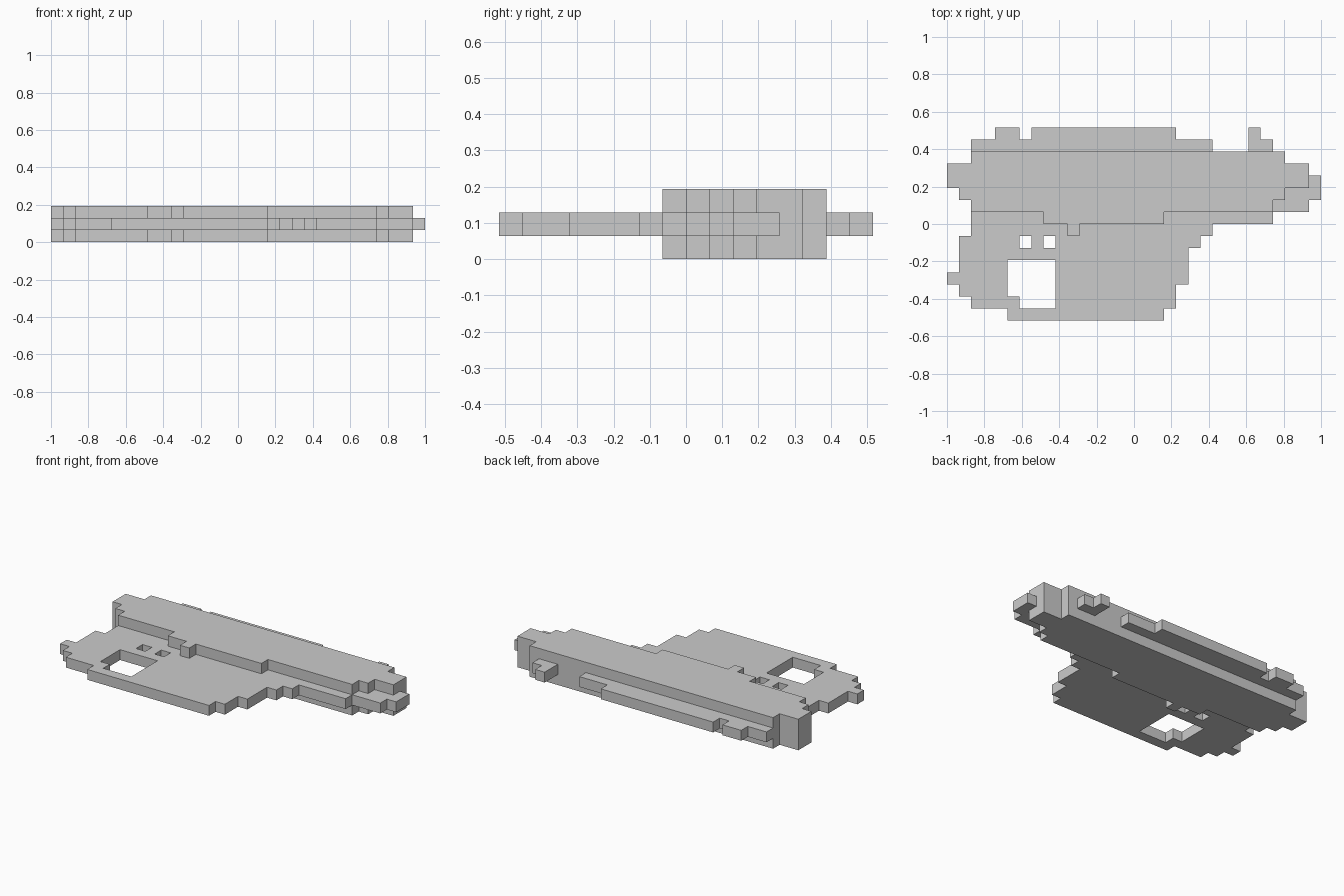
import bpy, bmesh
from mathutils import Vector

if "Cube" in bpy.data.objects:
    bpy.data.objects.remove(bpy.data.objects["Cube"])

U = 2 / 31                                   # size of one block
ORIGIN = Vector((-1.0, -8 * U, 0.0))


def blocks(first_row, spans, layers):
    """Cells filled by (start, end) x-spans, one list of spans per row going back."""
    return {(x, first_row + r, z)
            for r, row in enumerate(spans)
            for a, b in row for x in range(a, b) for z in layers}


# Thick three-layer body with its stepped ends and small front lug
body = blocks(7, [[(10, 11)], [(8, 18)], [(2, 27)], [(1, 28)],
                  [(0, 30)], [(0, 30)], [(2, 28)]], range(3))

# Thin front panel with a large window and two small holes
panel = blocks(0, [[(5, 18)], [(2, 6), (9, 19)], [(1, 5), (9, 19)],
                   [(0, 5), (9, 20)], [(1, 5), (9, 20)], [(1, 20)],
                   [(1, 6), (7, 8), (9, 21)], [(2, 22)], [(2, 27)]], [1]) - body

# Thin tip at the right end
tip = blocks(9, [[(27, 30)], [(28, 31)], [(28, 31)]], [1]) - body

# Thin rail and tab along the back
rail = blocks(14, [[(2, 22)], [(4, 6), (7, 19)]], [1])
tab = blocks(14, [[(25, 27)], [(25, 26)]], [1])

parts = {"body": body, "front_panel": panel, "right_tip": tip,
         "back_rail": rail, "back_tab": tab}
solid = set().union(*parts.values())


def build(name, cells):
    """Skin the exposed sides of the blocks and merge flat areas."""
    bm = bmesh.new()
    for c in cells:
        for axis in range(3):
            for side in (0, 1):
                n = list(c)
                n[axis] += 2 * side - 1
                if tuple(n) in solid:
                    continue
                u, v = (axis + 1) % 3, (axis + 2) % 3
                quad = []
                for du, dv in ((0, 0), (1, 0), (1, 1), (0, 1)):
                    p = Vector(c)
                    p[axis] += side
                    p[u] += du
                    p[v] += dv
                    quad.append(bm.verts.new(ORIGIN + p * U))
                bm.faces.new(quad if side else quad[::-1])
    bmesh.ops.remove_doubles(bm, verts=bm.verts, dist=U * 0.01)
    bmesh.ops.dissolve_limit(bm, angle_limit=0.01, verts=bm.verts, edges=bm.edges)
    mesh = bpy.data.meshes.new(name)
    bm.to_mesh(mesh)
    bm.free()
    bpy.context.collection.objects.link(bpy.data.objects.new(name, mesh))


for part_name, part_cells in parts.items():
    build(part_name, part_cells)
